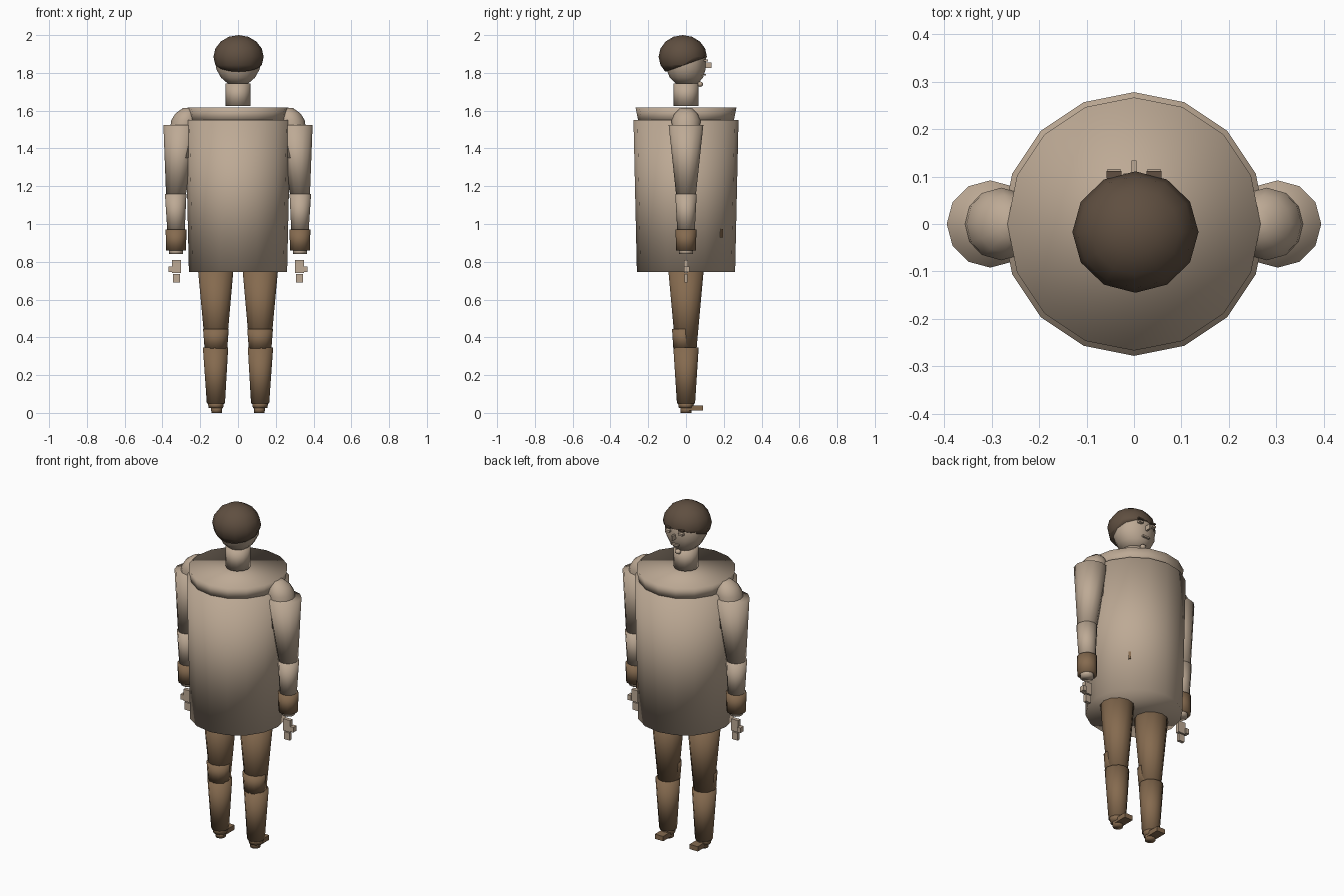
import bpy, bmesh, math
from mathutils import Vector

cube = bpy.data.objects.get("Cube")
if cube:
    bpy.data.objects.remove(cube, do_unlink=True)


def material(name, rgb):
    m = bpy.data.materials.new(name)
    m.use_nodes = True
    colour = (*rgb, 1)
    m.diffuse_color = colour
    m.node_tree.nodes["Principled BSDF"].inputs["Base Color"].default_value = colour
    return m


tan = material("tan", (0.51, 0.40, 0.30))
brown = material("brown", (0.235, 0.145, 0.078))
dark = material("dark brown", (0.115, 0.078, 0.052))


def finish(bm, name, mat, smooth=True):
    bmesh.ops.recalc_face_normals(bm, faces=bm.faces)
    me = bpy.data.meshes.new(name)
    for f in bm.faces:
        f.smooth = smooth
    bm.to_mesh(me)
    bm.free()
    me.materials.append(mat)
    ob = bpy.data.objects.new(name, me)
    bpy.context.collection.objects.link(ob)
    return ob


def loft(name, mat, rings, sides=12):
    """Capped tube through rings of (x, y, z, radius_x, radius_y)."""
    bm = bmesh.new()
    loops = []
    for x, y, z, rx, ry in rings:
        angles = [2 * math.pi * i / sides for i in range(sides)]
        loops.append([bm.verts.new((x + rx * math.cos(a), y + ry * math.sin(a), z))
                      for a in angles])
    for lo, hi in zip(loops, loops[1:]):
        for i in range(sides):
            j = (i + 1) % sides
            bm.faces.new((lo[i], lo[j], hi[j], hi[i]))
    bm.faces.new(loops[0])
    bm.faces.new(loops[-1])
    return finish(bm, name, mat)


def tube(name, mat, bottom, top, sides=12):
    """Round tapered tube between (x, z, radius) ends."""
    return loft(name, mat, [(x, 0, z, r, r) for x, z, r in (bottom, top)], sides)


def box(name, mat, centre, size, turn=0):
    bm = bmesh.new()
    bmesh.ops.create_cube(bm, size=1)
    bmesh.ops.scale(bm, vec=size, verts=bm.verts)
    ob = finish(bm, name, mat, False)
    ob.location = centre
    ob.rotation_euler.z = turn
    return ob


def ball(name, mat, centre, radii, segments=12, rings=8, cut=None):
    """Ellipsoid, optionally keeping only the side of a plane its normal points to."""
    bm = bmesh.new()
    bmesh.ops.create_uvsphere(bm, u_segments=segments, v_segments=rings, radius=1)
    bmesh.ops.scale(bm, vec=radii, verts=bm.verts)
    bmesh.ops.translate(bm, vec=centre, verts=bm.verts)
    if cut:
        bmesh.ops.bisect_plane(bm, geom=bm.verts[:] + bm.edges[:] + bm.faces[:],
                               plane_co=cut[0], plane_no=cut[1], clear_inner=True)
        bmesh.ops.holes_fill(bm, edges=[e for e in bm.edges if e.is_boundary])
    return finish(bm, name, mat)


# Torso, shoulder yoke and neck
tube("torso", tan, (0, 0.745, 0.26), (0, 1.55, 0.278), 16)
tube("yoke", tan, (0, 1.54, 0.252), (0, 1.617, 0.267), 16)
tube("neck", tan, (0, 1.625, 0.066), (0, 1.745, 0.066))
box("pocket_tab", brown, (0.186, 0.186, 0.95), (0.014, 0.014, 0.045), math.pi / 4)

# Head and hair
loft("head", tan, [(0, 0.005, 1.74, 0.05, 0.055), (0, 0.002, 1.775, 0.09, 0.088),
                   (0, 0, 1.82, 0.115, 0.104), (0, 0, 1.89, 0.118, 0.107),
                   (0, 0, 1.95, 0.085, 0.08)])
ball("hair", dark, (0.003, -0.017, 1.885), (0.133, 0.128, 0.115),
     cut=(Vector((0, 0, 1.845)), Vector((0, -0.36, 1))))
box("nose", tan, (0, 0.117, 1.84), (0.011, 0.034, 0.028))
ball("chin", tan, (0, 0.075, 1.74), (0.018, 0.016, 0.014), 8, 6)
box("mouth", tan, (0, 0.1, 1.79), (0.045, 0.012, 0.01))

for side, s in (("left", 1), ("right", -1)):
    # Face details
    box(side + "_eye", tan, (s * 0.042, 0.106, 1.865), (0.028, 0.02, 0.012))
    box(side + "_brow", dark, (s * 0.042, 0.104, 1.885), (0.032, 0.016, 0.008))

    # Shoulder cap: a rounded dome on a short sleeve
    loft(side + "_shoulder", tan,
         [(s * x, 0, z, r, r * 1.05) for x, z, r in
          ((0.3, 1.35, 0.066), (0.29, 1.5, 0.07), (0.28, 1.55, 0.073),
           (0.273, 1.585, 0.058), (0.262, 1.615, 0.028))])

    # Arm, cuff and wrist
    tube(side + "_upper_arm", tan, (s * 0.328, 1.16, 0.053), (s * 0.303, 1.525, 0.092))
    tube(side + "_forearm", tan, (s * 0.328, 0.96, 0.046), (s * 0.33, 1.16, 0.057))
    tube(side + "_cuff", brown, (s * 0.328, 0.86, 0.053), (s * 0.328, 0.97, 0.055))
    tube(side + "_wrist", tan, (s * 0.328, 0.84, 0.036), (s * 0.328, 0.87, 0.038))

    # Hand
    box(side + "_palm", tan, (s * 0.326, 0, 0.775), (0.046, 0.022, 0.07))
    box(side + "_fingers", tan, (s * 0.326, 0, 0.712), (0.036, 0.018, 0.044))
    box(side + "_thumb", tan, (s * 0.358, 0.004, 0.76), (0.022, 0.03, 0.03))

    # Leg
    tube(side + "_thigh", brown, (s * 0.117, 0.34, 0.056), (s * 0.118, 0.76, 0.094))
    loft(side + "_knee", brown, [(s * 0.117, -0.012, 0.34, 0.06, 0.055),
                                 (s * 0.117, -0.012, 0.445, 0.068, 0.062)])
    tube(side + "_shin", brown, (s * 0.117, 0.05, 0.048), (s * 0.119, 0.345, 0.067))
    tube(side + "_ankle", brown, (s * 0.117, 0.025, 0.038), (s * 0.117, 0.055, 0.043))

    # Foot: a narrow heel and a forward toe
    tube(side + "_heel", brown, (s * 0.113, 0, 0.028), (s * 0.113, 0.03, 0.03))
    box(side + "_toe", brown, (s * 0.113, 0.04, 0.026), (0.054, 0.1, 0.028))
